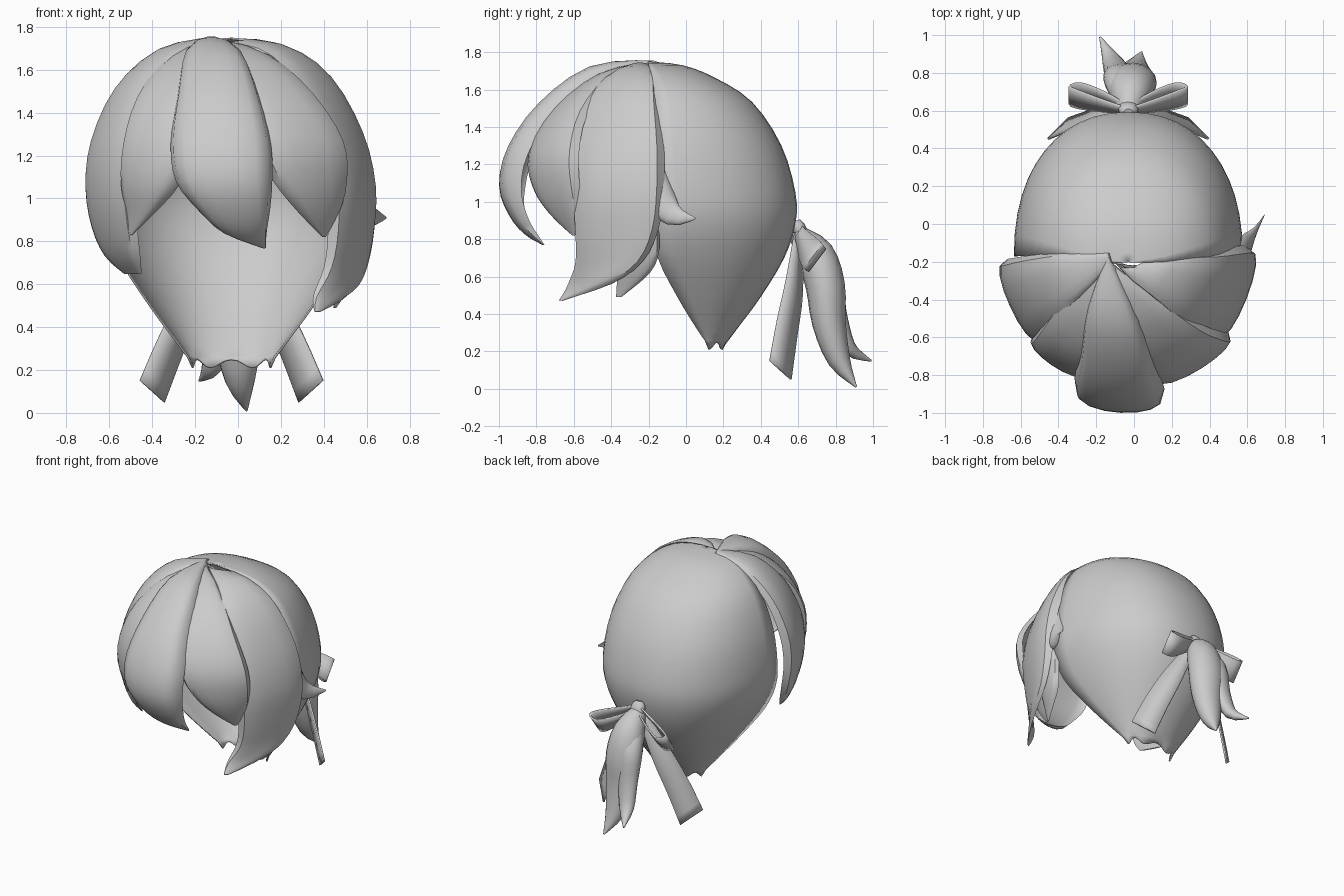
import bpy, bmesh, math
from mathutils import Vector

grey = bpy.data.materials.new("hair_grey")
grey.diffuse_color = (0.6, 0.6, 0.6, 1)
HEAD = (-0.03, -0.15, 1.0)
TAIL = (-0.03, 0.2, 0.9)


def smooth_rows(rows, steps=3):
    """Catmull-Rom interpolation through rows of numbers."""
    out = []
    for i in range(len(rows) - 1):
        p0, p1, p2 = rows[max(i - 1, 0)], rows[i], rows[i + 1]
        p3 = rows[min(i + 2, len(rows) - 1)]
        for s in range(steps):
            t = s / steps
            out.append([0.5 * (2 * b + (c - a) * t + (2 * a - 5 * b + 4 * c - d) * t * t
                               + (3 * b - a - 3 * c + d) * t ** 3)
                        for a, b, c, d in zip(p0, p1, p2, p3)])
    out.append(list(rows[-1]))
    return out


def loft(name, rings, closed=True, thickness=0.0, angle=45):
    """Skin a list of point rings into one smooth-shaded object."""
    bm = bmesh.new()
    vs = [[bm.verts.new(p) for p in r] for r in rings]
    n = len(rings[0])
    for a, b in zip(vs, vs[1:]):
        for j in range(n if closed else n - 1):
            k = (j + 1) % n
            bm.faces.new((a[j], a[k], b[k], b[j]))
    if closed:
        bm.faces.new(vs[0])
        bm.faces.new(vs[-1])
    bmesh.ops.recalc_face_normals(bm, faces=bm.faces[:])
    me = bpy.data.meshes.new(name)
    bm.to_mesh(me)
    bm.free()
    me.materials.append(grey)
    ob = bpy.data.objects.new(name, me)
    bpy.context.collection.objects.link(ob)
    if thickness:
        mod = ob.modifiers.new("thickness", 'SOLIDIFY')
        mod.thickness = thickness
        mod.offset = 0
    bpy.ops.object.select_all(action='DESELECT')
    ob.select_set(True)
    bpy.context.view_layer.objects.active = ob
    bpy.ops.object.shade_smooth_by_angle(angle=math.radians(angle))
    return ob


def lock(name, rows, centre=HEAD, inner=0.3, level=True, power=0.6):
    """Hair lock: rows of x, y, z, half width, outward bulge."""
    rows = smooth_rows(rows)
    pts = [Vector(r[:3]) for r in rows]
    rings = []
    for i, r in enumerate(rows):
        t = (pts[min(i + 1, len(pts) - 1)] - pts[max(i - 1, 0)]).normalized()
        o = pts[i] - Vector(centre)
        o.z = max(o.z, 0)
        side = (Vector((0, 0, -1)) if level else t).cross(o).normalized()
        up = side.cross(t).normalized()
        w, b = max(r[3], 0.003), max(r[4], 0.002)
        ring = []
        for j in range(16):
            a = -math.pi / 2 + j * math.pi / 8
            h = abs(math.cos(a)) ** power * (1 if j <= 8 else inner)
            ring.append(pts[i] + side * w * math.sin(a) + up * b * h)
        rings.append(ring)
    return loft(name, rings)


def ribbon(name, rows, direction, mirror):
    """Flat band: rows of x, y, z, half width; mirrored about the knot."""
    d = Vector(direction).normalized()
    rings = []
    for x, y, z, h in smooth_rows(rows):
        ring = [Vector((x, y, z)) + d * h * s for s in (-1, 0, 1)]
        for p in ring:
            p.x = -0.03 + mirror * p.x
        rings.append(ring)
    return loft(name, rings, closed=False, thickness=0.012)


# Back of the hair: half-round rows of height, half width, front y, back y
back = smooth_rows([
    (1.745, 0.004, -0.205, -0.20), (1.725, 0.19, -0.20, -0.02), (1.66, 0.34, -0.18, 0.15),
    (1.53, 0.47, -0.17, 0.35), (1.30, 0.565, -0.17, 0.505), (1.05, 0.60, -0.17, 0.58),
    (0.88, 0.585, -0.17, 0.58), (0.70, 0.51, -0.15, 0.52), (0.50, 0.38, -0.05, 0.40),
    (0.35, 0.27, 0.04, 0.29), (0.23, 0.18, 0.12, 0.20)])
rings = []
for i, (z, w, y0, y1) in enumerate(back):
    ring = []
    for j in range(25):
        a = math.pi * j / 24
        c = math.cos(a)
        x = math.copysign(abs(c) ** 0.9, c) * w
        jag = 0.02 * math.cos(6 * a) if i == len(back) - 1 else 0
        ring.append((x - 0.03, y0 + (y1 - y0) * max(math.sin(a), 0) ** 0.9, z - jag))
    rings.append(ring)
loft("back_hair", rings, closed=False, thickness=0.01)

# Fringe and side locks, all starting at the crown
crown = (-0.12, -0.18, 1.735, 0.03, 0.02)
lock("centre_fringe", [
    (-0.12, -0.18, 1.74, 0.03, 0.02), (-0.11, -0.47, 1.65, 0.14, 0.085),
    (-0.09, -0.70, 1.46, 0.195, 0.11),
    (-0.08, -0.83, 1.25, 0.235, 0.13), (-0.065, -0.87, 1.08, 0.225, 0.13),
    (-0.02, -0.86, 0.95, 0.17, 0.09), (0.03, -0.82, 0.85, 0.105, 0.05),
    (0.12, -0.76, 0.77, 0.01, 0.005)])
lock("left_fringe", [
    crown, (-0.23, -0.42, 1.63, 0.13, 0.05), (-0.32, -0.60, 1.45, 0.17, 0.07),
    (-0.37, -0.68, 1.25, 0.18, 0.08), (-0.40, -0.67, 1.07, 0.16, 0.08),
    (-0.45, -0.63, 0.93, 0.08, 0.04), (-0.50, -0.59, 0.83, 0.01, 0.005)])
lock("right_fringe", [
    crown, (0.02, -0.43, 1.64, 0.14, 0.055), (0.17, -0.61, 1.46, 0.20, 0.075),
    (0.28, -0.69, 1.25, 0.235, 0.09), (0.33, -0.68, 1.08, 0.20, 0.08),
    (0.37, -0.64, 0.94, 0.12, 0.05), (0.40, -0.60, 0.82, 0.01, 0.005)])
lock("left_side_lock", [
    crown, (-0.32, -0.27, 1.65, 0.13, 0.06), (-0.47, -0.34, 1.48, 0.19, 0.08),
    (-0.55, -0.39, 1.25, 0.23, 0.095), (-0.575, -0.40, 1.05, 0.235, 0.09),
    (-0.56, -0.39, 0.87, 0.22, 0.075), (-0.53, -0.39, 0.74, 0.17, 0.05),
    (-0.49, -0.41, 0.65, 0.08, 0.01)])
lock("right_side_lock", [
    crown, (0.15, -0.27, 1.67, 0.13, 0.06), (0.32, -0.33, 1.53, 0.21, 0.08),
    (0.44, -0.355, 1.28, 0.26, 0.10), (0.50, -0.36, 1.05, 0.26, 0.10),
    (0.51, -0.37, 0.85, 0.24, 0.08), (0.49, -0.41, 0.68, 0.20, 0.06),
    (0.44, -0.51, 0.56, 0.14, 0.045), (0.37, -0.67, 0.47, 0.015, 0.005)])
lock("right_lower_tip", [
    (0.52, -0.25, 0.95, 0.10, 0.05), (0.52, -0.25, 0.75, 0.11, 0.05),
    (0.49, -0.28, 0.62, 0.09, 0.04), (0.45, -0.36, 0.49, 0.015, 0.005)])
lock("right_flick", [
    (0.54, -0.20, 1.25, 0.06, 0.03), (0.56, -0.16, 1.05, 0.09, 0.05),
    (0.61, -0.07, 0.93, 0.06, 0.03), (0.69, 0.05, 0.91, 0.005, 0.003)],
    level=False, power=1)

# Ponytail strands
tube = dict(centre=TAIL, inner=-1, level=False, power=1)
lock("ponytail", [
    (-0.03, 0.59, 0.83, 0.05, 0.05), (-0.02, 0.69, 0.72, 0.11, 0.10),
    (-0.01, 0.745, 0.55, 0.13, 0.105), (0.00, 0.765, 0.35, 0.11, 0.09),
    (0.01, 0.82, 0.15, 0.07, 0.06), (0.04, 0.91, 0.01, 0.005, 0.005)], **tube)
lock("ponytail_side_strand", [
    (-0.06, 0.66, 0.76, 0.05, 0.05), (-0.08, 0.76, 0.60, 0.08, 0.07),
    (-0.09, 0.81, 0.40, 0.07, 0.05), (-0.12, 0.87, 0.22, 0.05, 0.04),
    (-0.18, 0.99, 0.15, 0.005, 0.005)], **tube)

# Bow: knot, two loops, two tails
lock("bow_knot", [
    (-0.03, 0.59, 0.90, 0.025, 0.02), (-0.03, 0.60, 0.87, 0.05, 0.035),
    (-0.03, 0.62, 0.82, 0.05, 0.035), (-0.03, 0.62, 0.79, 0.025, 0.02)], **tube)
for side, m in (("left", -1), ("right", 1)):
    ribbon(side + "_bow_loop", [
        (0.02, 0.60, 0.85, 0.03), (0.13, 0.625, 0.80, 0.05), (0.25, 0.655, 0.745, 0.075),
        (0.31, 0.68, 0.71, 0.08), (0.25, 0.70, 0.69, 0.075), (0.13, 0.67, 0.75, 0.05),
        (0.02, 0.62, 0.82, 0.03)], (0, 0.6, 0.8), m)
    ribbon(side + "_bow_tail", [
        (0.02, 0.60, 0.82, 0.03), (0.17, 0.58, 0.55, 0.07), (0.28, 0.54, 0.32, 0.085),
        (0.37, 0.505, 0.10, 0.093)], (-0.55, 0.55, -0.5), m)
